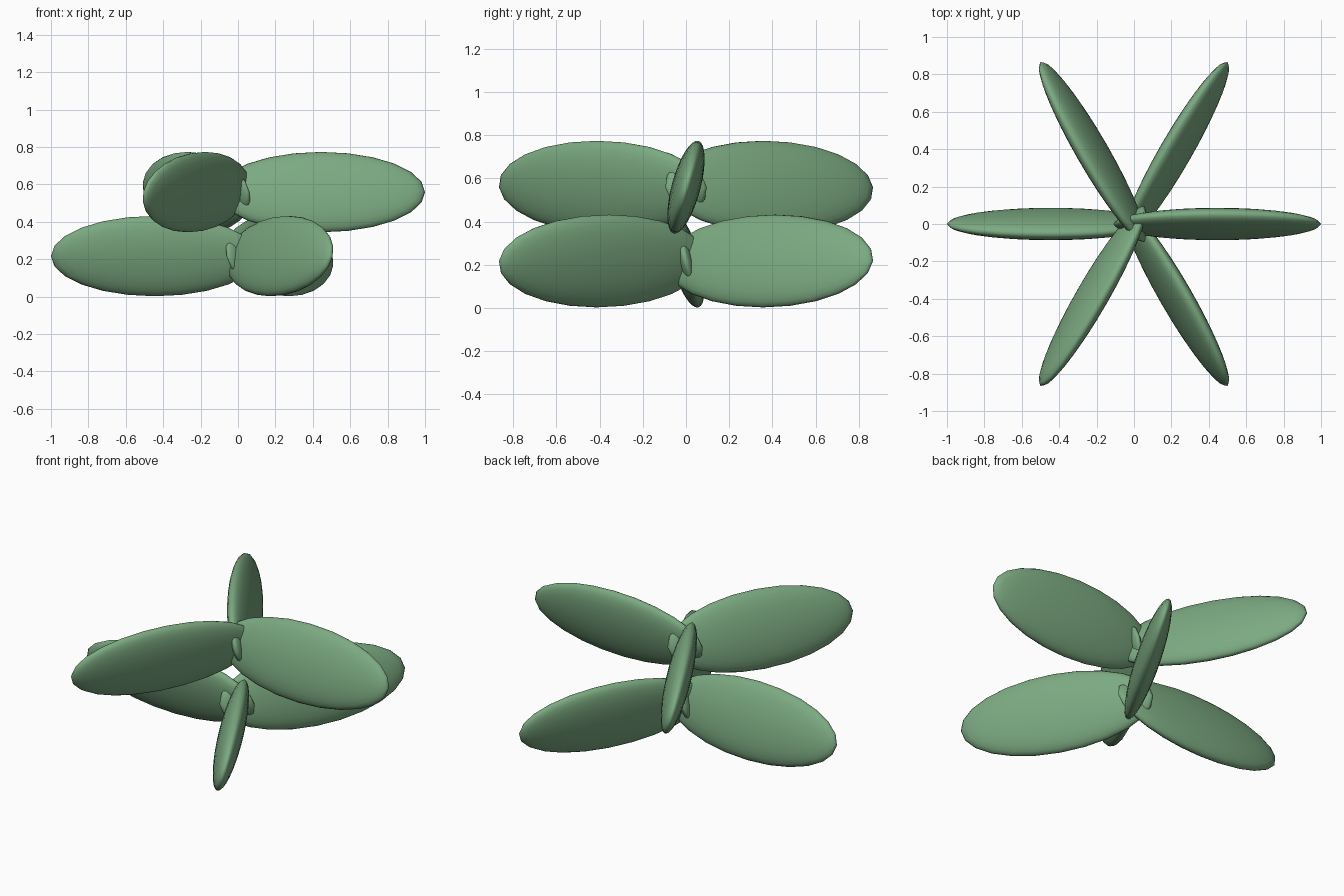
import bpy, math
from mathutils import Matrix

if "Cube" in bpy.data.objects:
    bpy.data.objects.remove(bpy.data.objects["Cube"])

green = bpy.data.materials.new("leaf green")
green.diffuse_color = (0.2, 0.4, 0.22, 1)
green.use_nodes = True
green.node_tree.nodes["Principled BSDF"].inputs["Base Color"].default_value = green.diffuse_color

LENGTH, WIDTH, THICK = 0.5556, 0.2222, 0.0667   # leaf half sizes
REACH = 0.4444                                  # leaf centre from the axis
TILT = math.radians(75)                         # leaf nearly upright, leaning 15 degrees


def leaf(name, angle, height):
    """One flattened ellipsoid leaf pointing outwards at the given angle."""
    bpy.ops.mesh.primitive_uv_sphere_add(segments=24, ring_count=16, radius=1)
    ob = bpy.context.object
    ob.name = name
    ob.data.transform(Matrix.Rotation(math.radians(angle), 4, 'Z')
                      @ Matrix.Translation((REACH, 0, height))
                      @ Matrix.Rotation(TILT, 4, 'X')
                      @ Matrix.Diagonal((LENGTH, WIDTH, THICK, 1)))
    ob.data.materials.append(green)
    bpy.ops.object.shade_smooth()


# Two whorls of three leaves, the upper turned by 60 degrees
for whorl, start, height in (("lower", 60, 0.217), ("upper", 0, 0.559)):
    for i in range(3):
        leaf(f"{whorl}_leaf_{i + 1}", start + 120 * i, height)
